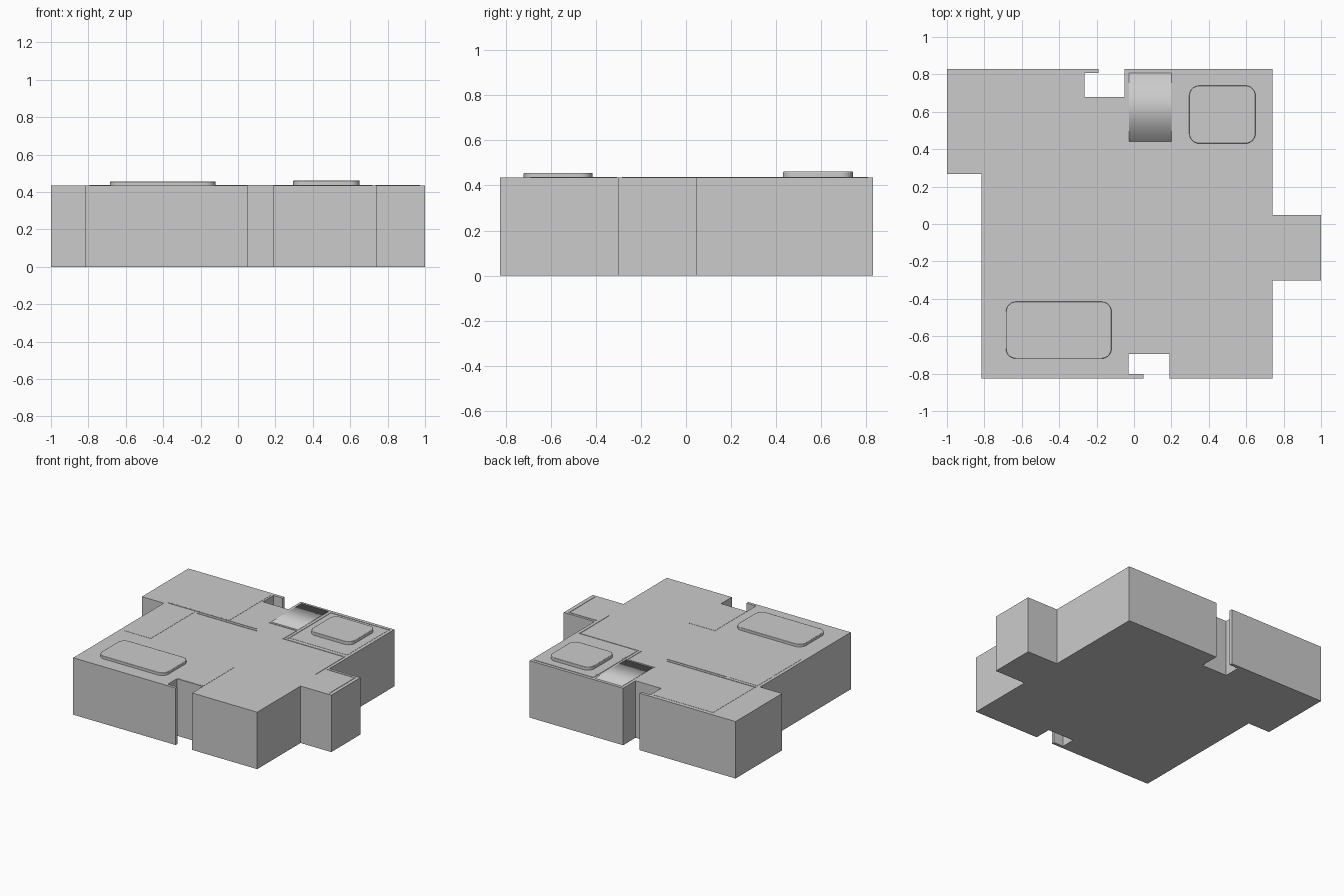
import bpy, bmesh, math

if "Cube" in bpy.data.objects:
    bpy.data.objects.remove(bpy.data.objects["Cube"])

TOP = 0.435


def make_object(name, bm):
    bmesh.ops.recalc_face_normals(bm, faces=bm.faces)
    mesh = bpy.data.meshes.new(name)
    bm.to_mesh(mesh)
    bm.free()
    obj = bpy.data.objects.new(name, mesh)
    bpy.context.collection.objects.link(obj)
    return obj


def prism(name, outline, z0, z1):
    bm = bmesh.new()
    face = bm.faces.new([bm.verts.new((x, y, z0)) for x, y in outline])
    out = bmesh.ops.extrude_face_region(bm, geom=[face])
    for v in out["geom"]:
        if isinstance(v, bmesh.types.BMVert):
            v.co.z = z1
    return make_object(name, bm)


def rect(x0, x1, y0, y1):
    return [(x0, y0), (x1, y0), (x1, y1), (x0, y1)]


def rounded_rect(x0, x1, y0, y1, r, steps=8):
    pts = []
    corners = [(x1 - r, y1 - r), (x0 + r, y1 - r), (x0 + r, y0 + r), (x1 - r, y0 + r)]
    for i, (cx, cy) in enumerate(corners):
        for s in range(steps + 1):
            a = math.pi / 2 * (i + s / steps)
            pts.append((cx + r * math.cos(a), cy + r * math.sin(a)))
    return pts


# Main block with side bay, back wing and two entrance recesses with thin lips
prism("building_block", [
    (-0.815, -0.825), (0.05, -0.825), (0.05, -0.803), (-0.03, -0.803),
    (-0.03, -0.695), (0.19, -0.695), (0.19, -0.825), (0.74, -0.825),
    (0.74, -0.302), (1.0, -0.302), (1.0, 0.048), (0.74, 0.048),
    (0.74, 0.83), (-0.05, 0.83), (-0.05, 0.68), (-0.265, 0.68),
    (-0.265, 0.806), (-0.19, 0.806), (-0.19, 0.83), (-1.0, 0.83),
    (-1.0, 0.268), (-0.815, 0.268)], 0, TOP)

# Low ridges tracing the room edges on the flat top
paths = [
    [(-0.79, 0.29), (-0.29, 0.29)],
    [(-0.28, 0.29), (-0.05, 0.29)],
    [(-0.525, 0.265), (-0.03, 0.265)],
    [(-0.03, 0.426), (0.197, 0.426), (0.197, 0.265), (0.714, 0.265), (0.714, -0.08)],
    [(0.74, 0.026), (0.97, 0.026), (0.97, -0.28)],
    [(0.222, 0.29), (0.222, 0.803), (0.715, 0.803)],
]
w = 0.004
for p in paths:
    for (xa, ya), (xb, yb) in zip(p, p[1:]):
        prism("room_ridge", rect(min(xa, xb) - w, max(xa, xb) + w,
                                 min(ya, yb) - w, max(ya, yb) + w), TOP - 0.005, TOP + 0.003)

# Thin floor panels of the hall, side room and corner room
panels = {
    "hall_panel": (-0.03, 0.19, -0.69, -0.305),
    "side_room_panel": (-0.79, -0.555, -0.26, 0.265),
    "back_room_panel": (-0.79, -0.28, 0.297, 0.80),
    "corner_room_panel": (0.228, 0.715, 0.297, 0.797),
}
for name, r in panels.items():
    prism(name, rect(*r), TOP - 0.005, TOP + 0.0015)

# Stair landing, shaded softly along its length with crisp long sides
landing = prism("stair_landing", rect(-0.027, 0.2, 0.442, 0.808), TOP - 0.01, TOP + 0.002)
mesh = landing.data
mesh.shade_smooth()
for poly in mesh.polygons:
    if abs(poly.normal.x) > 0.5:
        poly.use_smooth = False

# Raised rounded cushions
for name, r, z in [("front_cushion", (-0.685, -0.12, -0.72, -0.415), 0.456),
                   ("back_cushion", (0.295, 0.65, 0.43, 0.74), 0.461)]:
    pad = prism(name, rounded_rect(*r, 0.055), TOP - 0.005, z)
    bev = pad.modifiers.new("soft_edge", "BEVEL")
    bev.width = 0.003
    bev.segments = 2
    bev.limit_method = "ANGLE"
    bev.angle_limit = math.radians(60)
    bpy.context.view_layer.objects.active = pad
    pad.select_set(True)
    bpy.ops.object.shade_smooth_by_angle(angle=math.radians(30))
    pad.select_set(False)
